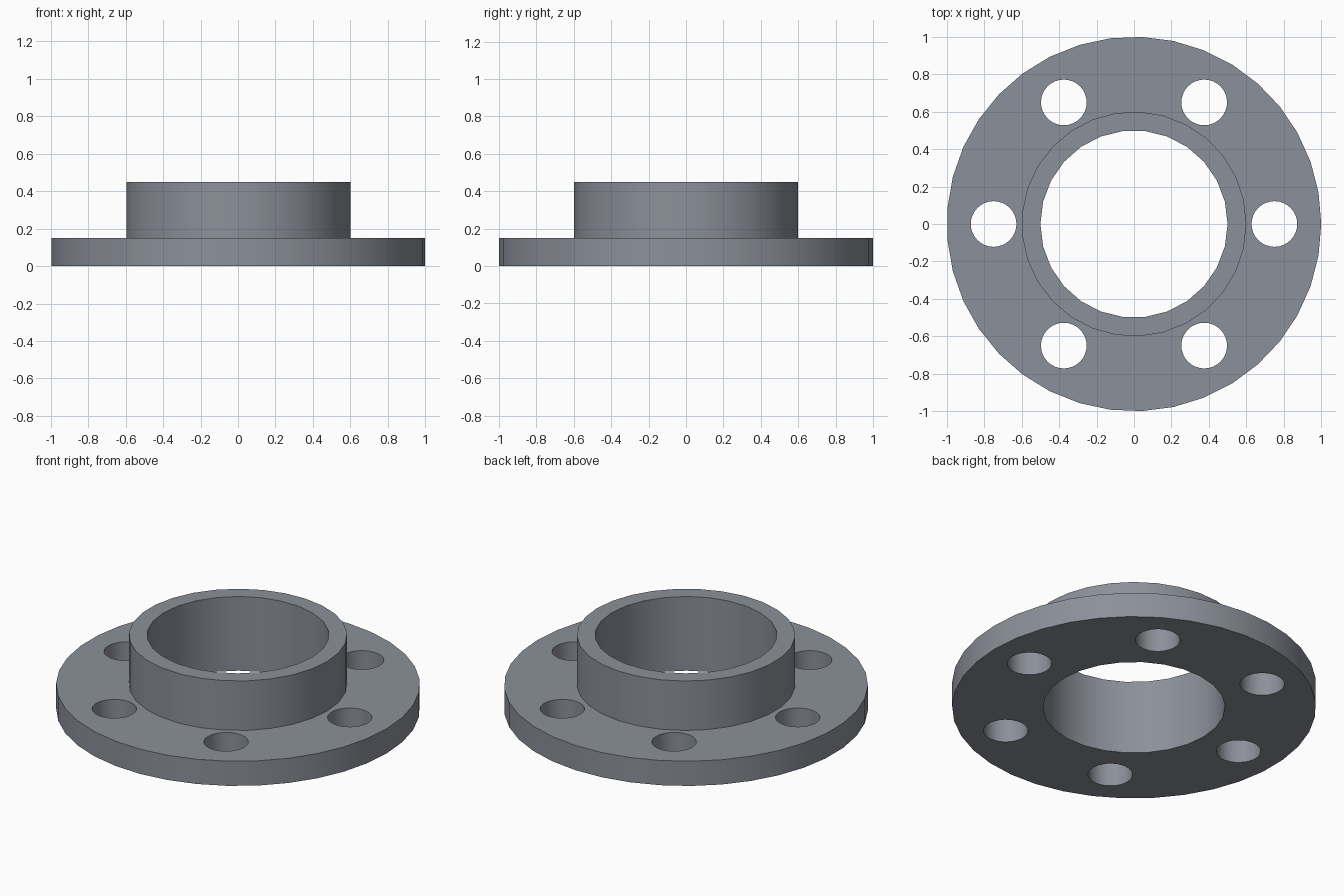
import bpy
from math import cos, sin, radians, pi

if "Cube" in bpy.data.objects:
    bpy.data.objects.remove(bpy.data.objects["Cube"])


def cylinder(name, radius, z0, z1, sides, x=0, y=0):
    bpy.ops.mesh.primitive_cylinder_add(
        vertices=sides, radius=radius, depth=z1 - z0, location=(x, y, (z0 + z1) / 2),
        rotation=(0, 0, -pi / 2))  # first vertex on the +x axis
    obj = bpy.context.object
    obj.name = name
    bpy.ops.object.transform_apply(location=True, rotation=True)
    return obj


def combine(target, tool, operation):
    bpy.context.view_layer.objects.active = target
    mod = target.modifiers.new(operation.lower(), 'BOOLEAN')
    mod.operation = operation
    mod.solver = 'EXACT'
    mod.object = tool
    bpy.ops.object.modifier_apply(modifier=mod.name)
    bpy.data.objects.remove(tool, do_unlink=True)


# Base disc with raised hub
flange = cylinder("pipe_flange", 1.0, 0, 0.15, 37)
combine(flange, cylinder("hub", 0.6, 0.05, 0.45, 29), 'UNION')

# Central bore
combine(flange, cylinder("bore_cutter", 0.5, -0.1, 0.6, 26), 'DIFFERENCE')

# Ring of six bolt holes
for i in range(6):
    a = radians(60 * i)
    hole = cylinder("bolt_hole_cutter", 0.122, -0.1, 0.3, 32, 0.75 * cos(a), 0.75 * sin(a))
    combine(flange, hole, 'DIFFERENCE')

# Dark steel colour
steel = bpy.data.materials.new("dark_steel")
steel.diffuse_color = (0.26, 0.28, 0.32, 1)
steel.use_nodes = True
steel.node_tree.nodes["Principled BSDF"].inputs["Base Color"].default_value = steel.diffuse_color
flange.data.materials.clear()
flange.data.materials.append(steel)

# Smooth walls, crisp rims
bpy.ops.object.select_all(action='DESELECT')
flange.select_set(True)
bpy.context.view_layer.objects.active = flange
bpy.ops.object.shade_smooth_by_angle(angle=radians(30))
